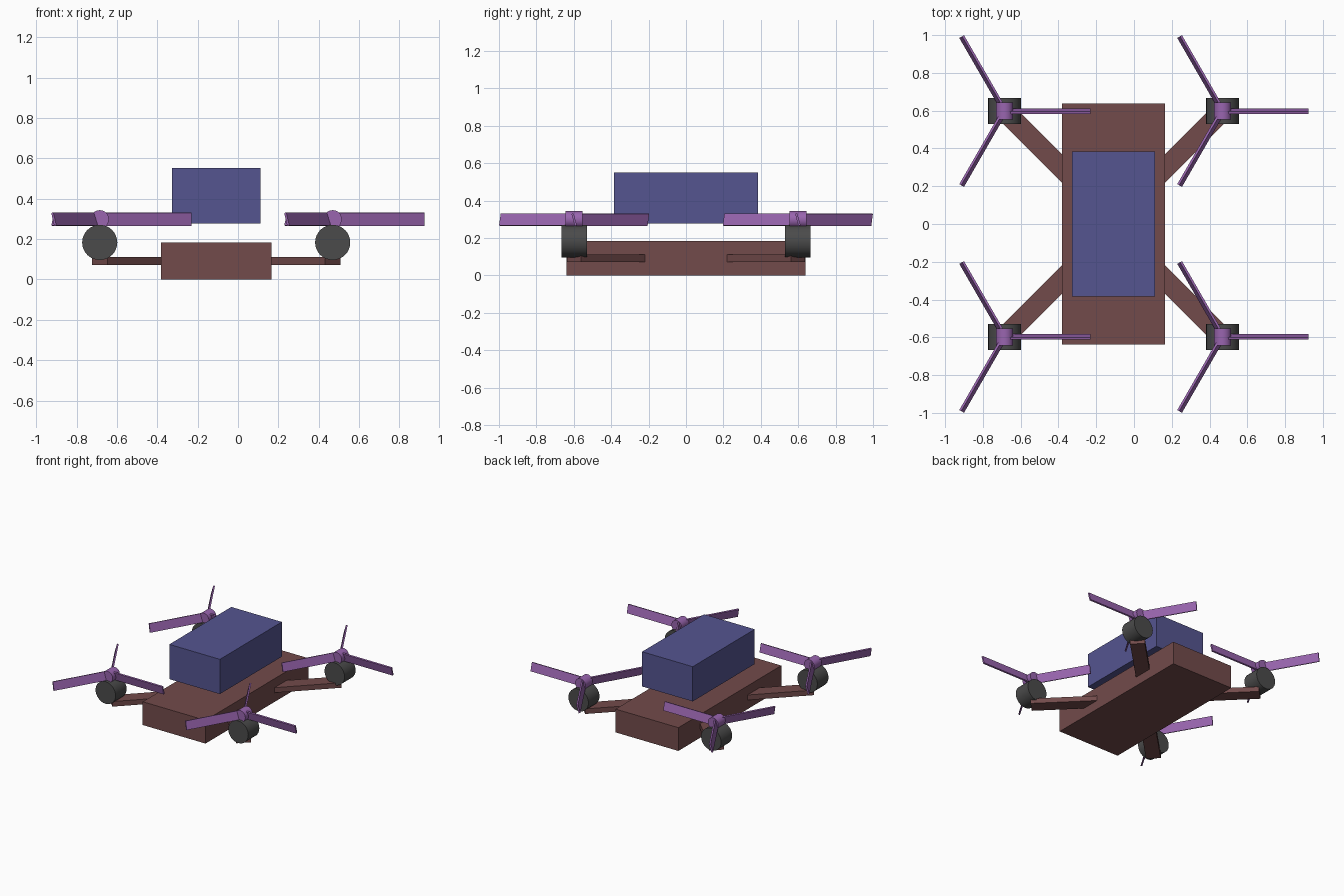
import bpy
from math import radians, pi
from mathutils import Matrix, Vector

if "Cube" in bpy.data.objects:
    bpy.data.objects.remove(bpy.data.objects["Cube"])

CX = -0.108                 # centre line of the airframe
DX, DY = 0.577, 0.598       # motor offsets from the centre line


def material(name, rgb):
    m = bpy.data.materials.new(name)
    m.diffuse_color = (*rgb, 1)
    m.use_nodes = True
    m.node_tree.nodes["Principled BSDF"].inputs["Base Color"].default_value = m.diffuse_color
    return m


BROWN = material("brown", (0.17, 0.07, 0.07))
BLUE = material("blue", (0.09, 0.09, 0.28))
PURPLE = material("purple", (0.32, 0.13, 0.43))
DARK = material("dark_grey", (0.07, 0.07, 0.07))


def finish(name, mat, matrix):
    ob = bpy.context.object
    ob.name = name
    ob.data.transform(matrix)
    ob.data.materials.append(mat)
    return ob


def box(name, size, mat, matrix):
    bpy.ops.mesh.primitive_cube_add(size=1)
    return finish(name, mat, matrix @ Matrix.Diagonal((*size, 1)))


def cylinder_y(name, radius, length, mat, centre):
    bpy.ops.mesh.primitive_cylinder_add(vertices=32, radius=radius, depth=length)
    ob = finish(name, mat, Matrix.Translation(centre) @ Matrix.Rotation(pi / 2, 4, 'X'))
    bpy.ops.object.shade_smooth_by_angle(angle=radians(35))
    return ob


T = Matrix.Translation

# Main body and the raised upper box
box("body", (0.546, 1.278, 0.183), BROWN, T((CX, 0, 0.0915)))
box("upper_box", (0.44, 0.77, 0.273), BLUE, T((CX, 0, 0.4145)))

for sx, side in ((-1, "left"), (1, "right")):
    for sy, end in ((-1, "front"), (1, "back")):
        tag = f"{end}_{side}"
        x, y = CX + sx * DX, sy * DY

        # Diagonal arm running from inside the body to below the motor
        d = Vector((sx, sy, 0)).normalized()
        length = 0.56
        mid = Vector((x, y, 0.092)) - d * length / 2
        box(f"arm_{tag}", (length, 0.107, 0.04), BROWN,
            T(mid) @ Matrix.Rotation(sx * sy * pi / 4, 4, 'Z'))

        # Motor drum and rotor hub
        cylinder_y(f"motor_{tag}", 0.087, 0.137, DARK, (x, y, 0.183))
        cylinder_y(f"rotor_hub_{tag}", 0.045, 0.09, PURPLE, (x, y, 0.298))

        # Three pitched blades
        for i in range(3):
            box(f"blade_{tag}_{i + 1}", (0.455, 0.012, 0.067), PURPLE,
                T((x, y, 0.298)) @ Matrix.Rotation(i * 2 * pi / 3, 4, 'Z')
                @ T((0.2275, 0, 0)) @ Matrix.Rotation(radians(15), 4, 'X'))
